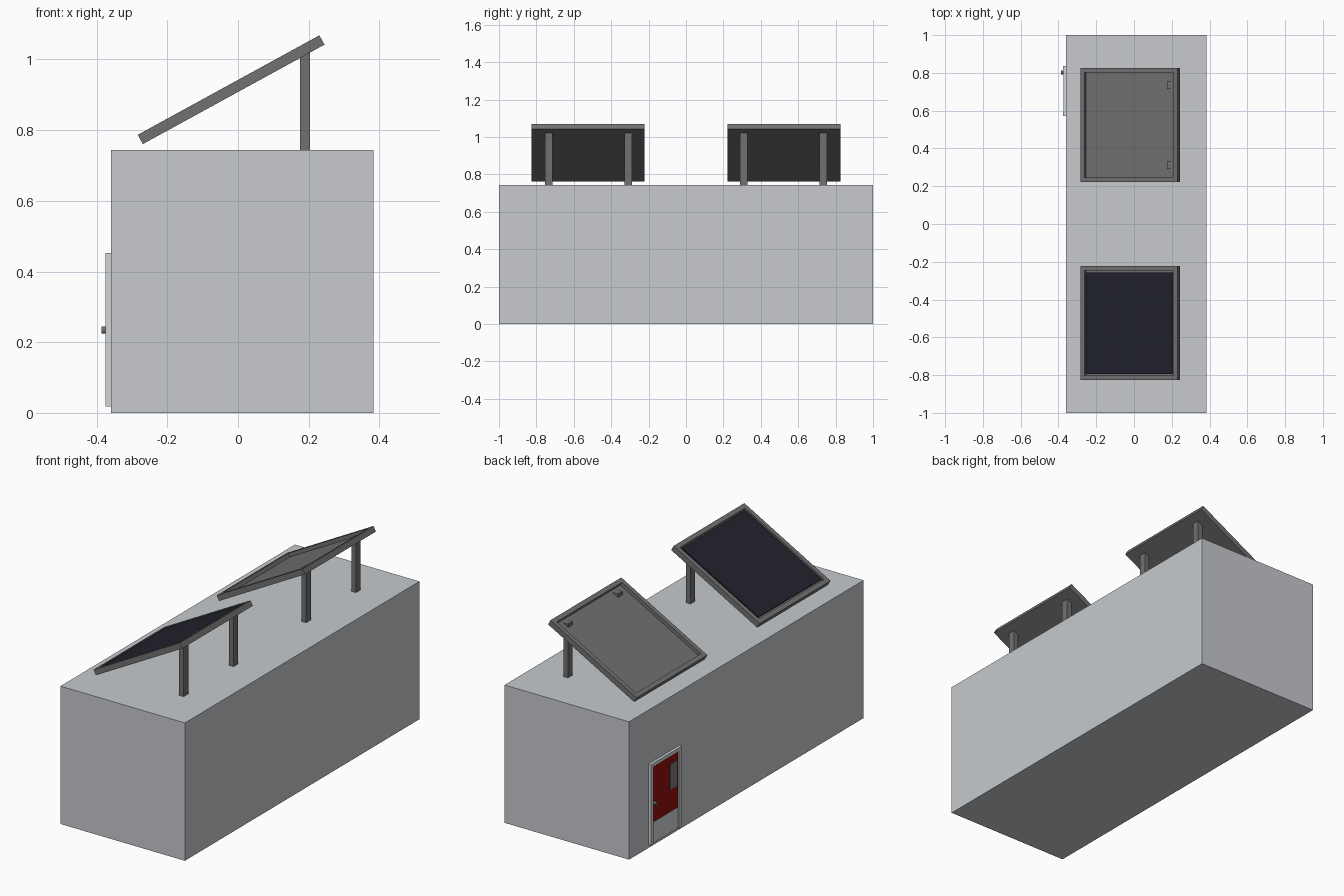
import bpy, bmesh, math
from mathutils import Matrix, Vector

if "Cube" in bpy.data.objects:
    bpy.data.objects.remove(bpy.data.objects["Cube"])


def material(name, rgb):
    m = bpy.data.materials.new(name)
    m.diffuse_color = (*rgb, 1)
    m.use_nodes = True
    m.node_tree.nodes["Principled BSDF"].inputs["Base Color"].default_value = m.diffuse_color
    return m


WALL = material("pale grey wall", (0.57, 0.59, 0.62))
METAL = material("mid grey metal", (0.165, 0.165, 0.165))
CELL = material("dark blue cell", (0.016, 0.016, 0.028))
RED = material("door red", (0.30, 0.004, 0.004))
SILVER = material("light silver", (0.65, 0.66, 0.67))
GLASS = material("window grey", (0.19, 0.20, 0.20))


def finish(name, bm, mat):
    me = bpy.data.meshes.new(name)
    bm.to_mesh(me)
    bm.free()
    me.materials.append(mat)
    ob = bpy.data.objects.new(name, me)
    bpy.context.collection.objects.link(ob)
    return ob


def box_bm(lo, hi):
    lo, hi = Vector(lo), Vector(hi)
    bm = bmesh.new()
    bmesh.ops.create_cube(bm, size=1)
    bmesh.ops.scale(bm, vec=hi - lo, verts=bm.verts)
    bmesh.ops.translate(bm, vec=(lo + hi) / 2, verts=bm.verts)
    return bm


def box(name, lo, hi, mat):
    return finish(name, box_bm(lo, hi), mat)


# Building block
box("building", (-0.36, -1, 0), (0.383, 1, 0.744), WALL)

# Tilted roof panels: shallow trays on two posts each
L, W, T, RIM = 0.293, 0.302, 0.015, 0.034
for side, label in ((-1, "front"), (1, "back")):
    tilt = (Matrix.Translation((-0.0195, side * 0.525, 0.9145))
            @ Matrix.Rotation(math.radians(-28.7), 4, 'Y'))
    bm = box_bm((-L, -W, -T), (L, W, T))
    top = max(bm.faces, key=lambda f: f.calc_center_median().z)
    bmesh.ops.inset_region(bm, faces=[top], thickness=RIM)
    floor = bmesh.ops.extrude_discrete_faces(bm, faces=[top])["faces"][0]
    bmesh.ops.translate(bm, vec=(0, 0, -0.02), verts=floor.verts)
    finish(label + "_panel_frame", bm, METAL).matrix_world = tilt
    if side < 0:
        # Only the front tray holds its dark cell sheet
        cells = box("solar_cells", (RIM - L, RIM - W, 0.006),
                    (L - RIM, W - RIM, 0.0135), CELL)
        cells.matrix_world = tilt
    for y in (0.31, 0.735):
        box(label + "_panel_post", (0.176, side * y - 0.02, 0.74),
            (0.204, side * y + 0.02, 1.034), METAL)

# Door on the left wall: frame, leaf, kick plate, window
Y0, Y1, Z0, Z1 = 0.572, 0.836, 0.018, 0.453
box("door_leaf", (-0.368, Y0 + 0.01, 0.13), (-0.359, Y1 - 0.01, Z1 - 0.01), RED)
box("kick_plate", (-0.369, Y0 + 0.01, Z0), (-0.359, Y1 - 0.01, 0.13), SILVER)
for y in (Y0, Y1 - 0.022):
    box("door_jamb", (-0.375, y, Z0), (-0.359, y + 0.022, Z1), SILVER)
box("door_lintel", (-0.3745, Y0 + 0.022, Z1 - 0.02), (-0.359, Y1 - 0.022, Z1), SILVER)
box("door_window", (-0.3705, 0.605, 0.25), (-0.366, 0.662, 0.388), GLASS)

# Door knob: thin stem and wider grip
for name, r, x0, x1 in (("knob_stem", 0.006, -0.376, -0.366),
                        ("knob_grip", 0.010, -0.386, -0.375)):
    bm = bmesh.new()
    bmesh.ops.create_cone(bm, cap_ends=True, segments=16, radius1=r, radius2=r,
                          depth=x1 - x0,
                          matrix=Matrix.Translation(((x0 + x1) / 2, 0.802, 0.234))
                          @ Matrix.Rotation(math.pi / 2, 4, 'Y'))
    for f in bm.faces:
        f.smooth = len(f.verts) == 4
    for e in bm.edges:
        e.smooth = all(len(f.verts) == 4 for f in e.link_faces)
    finish(name, bm, METAL)
